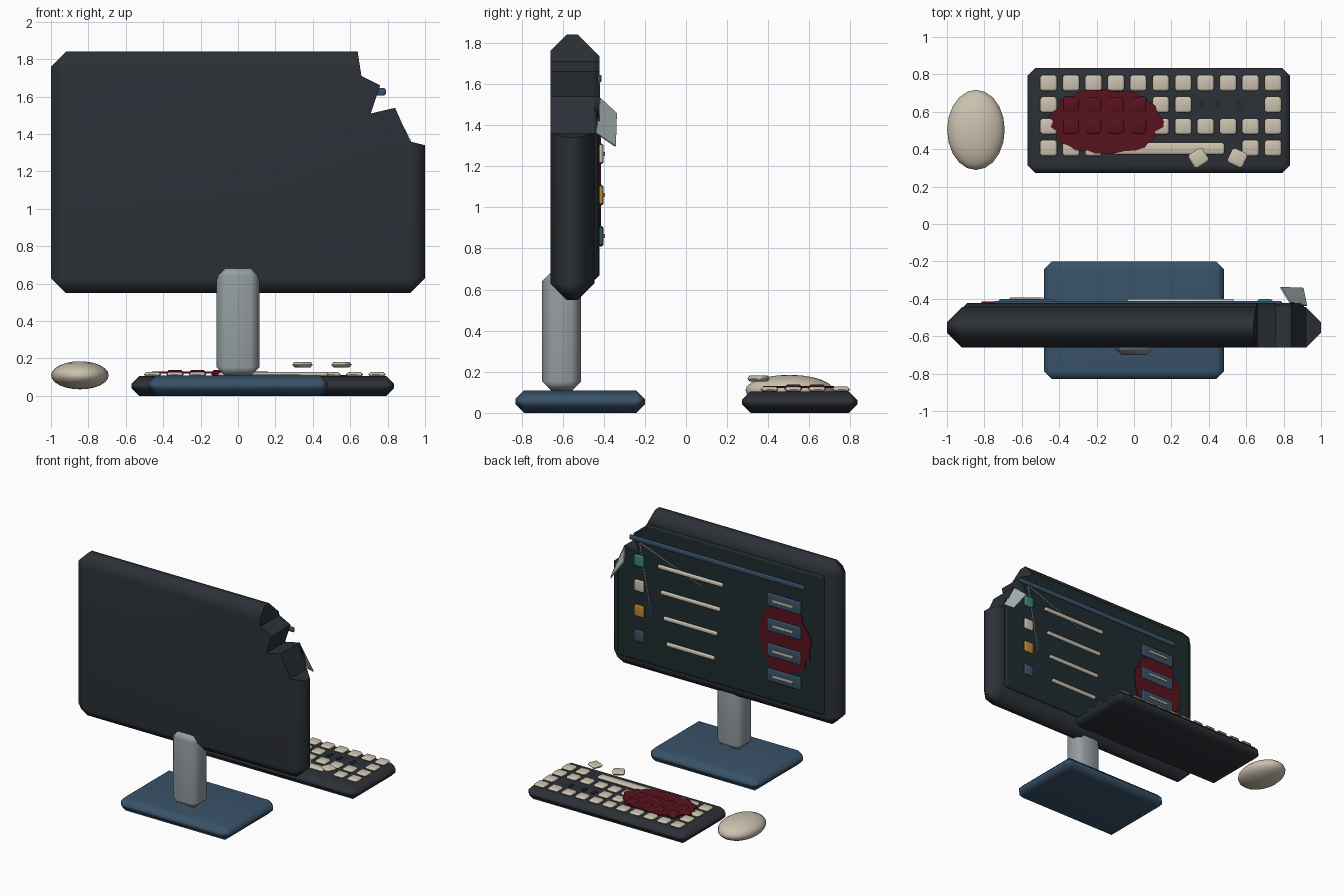
import bpy, bmesh, math, random
from mathutils import Matrix, Vector

if "Cube" in bpy.data.objects:
    bpy.data.objects.remove(bpy.data.objects["Cube"])

random.seed(7)


def material(name, r, g, b):
    m = bpy.data.materials.new(name)
    m.diffuse_color = (r, g, b, 1)
    m.use_nodes = True
    m.node_tree.nodes["Principled BSDF"].inputs["Base Color"].default_value = m.diffuse_color
    return m


DARK = material("charcoal", .025, .03, .038)
SCREEN = material("screen_dark", .013, .025, .028)
BLUE = material("slate_blue", .04, .085, .14)
BEIGE = material("beige", .6, .54, .43)
STEEL = material("steel", .3, .34, .36)
RED = material("dark_red", .1, .006, .013)
TEAL = material("teal", .05, .24, .2)
AMBER = material("amber", .55, .25, .03)
GLASS = material("glass", .4, .45, .46)


def finish(name, bm, mat, angle=50):
    bmesh.ops.recalc_face_normals(bm, faces=bm.faces)
    me = bpy.data.meshes.new(name)
    bm.to_mesh(me)
    bm.free()
    ob = bpy.data.objects.new(name, me)
    bpy.context.collection.objects.link(ob)
    if mat:
        me.materials.append(mat)
    smooth(ob, angle)
    return ob


def smooth(ob, angle=50):
    bpy.ops.object.select_all(action='DESELECT')
    ob.select_set(True)
    bpy.context.view_layer.objects.active = ob
    bpy.ops.object.shade_smooth_by_angle(angle=math.radians(angle))


def box(name, x, y, z, mat, bevel=0, turn=0):
    """Chamfered box from (min, max) ranges, turned about its own z axis."""
    size = [r[1] - r[0] for r in (x, y, z)]
    mid = [(r[0] + r[1]) / 2 for r in (x, y, z)]
    bm = bmesh.new()
    bmesh.ops.create_cube(bm, size=1, matrix=Matrix.Diagonal((*size, 1)))
    if bevel:
        bmesh.ops.bevel(bm, geom=bm.edges[:], offset=bevel, segments=1,
                        affect='EDGES', profile=.5)
    bm.transform(Matrix.Translation(mid) @ Matrix.Rotation(math.radians(turn), 4, 'Z'))
    ob = finish(name, bm, mat)
    if bevel:
        ob.modifiers.new("weighted", 'WEIGHTED_NORMAL').keep_sharp = True
    return ob


def prism(name, pts, push, mat):
    """Solid made by extruding a flat outline along a vector."""
    bm = bmesh.new()
    face = bm.faces.new([bm.verts.new(p) for p in pts])
    ext = bmesh.ops.extrude_face_region(bm, geom=[face], use_keep_orig=True)
    bmesh.ops.translate(bm, vec=push,
                        verts=[v for v in ext["geom"] if isinstance(v, bmesh.types.BMVert)])
    return finish(name, bm, mat, 20)


def splat(rx, ry, n=36):
    """Ragged oval outline."""
    out = []
    for i in range(n):
        a, k = math.tau * i / n, random.uniform(.86, 1.02)
        out.append((rx * k * math.cos(a), ry * k * math.sin(a)))
    return out


def centred(c, s):
    return (c - s / 2, c + s / 2)


# Stand
box("stand_base", (-.48, .48), (-.83, -.2), (0, .11), BLUE, .042)
box("stand_neck", (-.115, .115), (-.7, -.51), (.105, .69), STEEL, .048)

# Monitor shell and screen, both with the broken corner cut away
shell = box("monitor_shell", (-1, 1), (-.66, -.445), (.55, 1.84), DARK, .08)
panel = box("screen_panel", (-.91, .91), (-.465, -.422), (.65, 1.755), SCREEN, .018)
bite = [(.625, 1.95), (.64, 1.84), (.66, 1.71), (.76, 1.66), (.71, 1.51),
        (.84, 1.54), (.92, 1.36), (1.0, 1.34), (1.1, 1.32), (1.1, 1.95)]
cutter = prism("corner_cutter", [(x, -.8, z) for x, z in bite], (0, .6, 0), None)
cutter.hide_render = True
for ob in (shell, panel):
    ob.modifiers.clear()
    cut = ob.modifiers.new("bite", 'BOOLEAN')
    cut.operation, cut.object, cut.solver = 'DIFFERENCE', cutter, 'EXACT'
    bpy.context.view_layer.objects.active = ob
    bpy.ops.object.modifier_apply(modifier="bite")
    smooth(ob)
    ob.modifiers.new("weighted", 'WEIGHTED_NORMAL').keep_sharp = True
bpy.data.objects.remove(cutter)

# Screen contents: header, then rows of icon, line and button
box("header_bar", (-.75, .79), (-.43, -.411), (1.607, 1.645), BLUE, .006)
for i, icon in enumerate((TEAL, BEIGE, AMBER, BLUE)):
    z = 1.46 - .2 * i
    box("row_icon", centred(.7, .08), (-.425, -.402), centred(z, .09), icon, .008)
    box("row_line", centred(.25, .57 - .05 * i), (-.425, -.402), centred(z, .03), BEIGE, .006)
    box("row_button", centred(-.575, .3), (-.425, -.402), centred(z, .1), BLUE, .008)
    box("button_line", centred(-.575, .18), (-.404, -.394), centred(z, .02), BEIGE, .003)

# Screen stain
prism("screen_stain", [(x - .575, -.424, z + 1.17) for x, z in splat(.24, .3)],
      (0, .01, 0), RED)

# Cracks running from the broken corner, and a hanging shard
for a, b in (((.69, 1.6), (.15, 1.4)), ((.7, 1.6), (.6, 1.06))):
    d = (Vector(b) - Vector(a)).normalized() * .004
    n = (-d.y, d.x)
    prism("screen_crack", [(a[0] + n[0], -.424, a[1] + n[1]), (b[0] + n[0] * .5, -.424, b[1] + n[1] * .5),
                           (b[0] - n[0] * .5, -.424, b[1] - n[1] * .5), (a[0] - n[0], -.424, a[1] - n[1])],
          (0, .006, 0), STEEL)
prism("glass_shard", [(.83, -.42, 1.53), (.78, -.34, 1.456), (.9, -.345, 1.295), (.92, -.44, 1.36)],
      (.006, .004, .003), GLASS)

# Keyboard
box("keyboard_body", (-.57, .835), (.272, .834), (0, .105), DARK, .042)
for row in range(4):
    y = .754 - .116 * row
    for col in range(11):
        x = -.457 + .12 * col
        if (row == 1 and 7 <= col <= 9) or (row == 3 and 3 <= col <= 8):
            continue
        stained = row in (1, 2) and 1 <= col <= 4
        box("key", centred(x, .09), centred(y, .085), (.1, .138 if stained else .128),
            RED if stained else BEIGE, .012)
box("space_bar", (-.11, .484), centred(.403, .065), (.1, .128), BEIGE, .012)

# Bare sockets where keys are missing, and the loose keys
for x in (.36, .445, .565):
    box("empty_socket", centred(x, .025), centred(.64, .05), (.1, .112), SCREEN, 0, 15 * (x > .5))
for x, turn in ((.345, 32), (.553, -25)):
    box("loose_key", centred(x, .09), centred(.353, .085), (.153, .181), BEIGE, .012, turn)

# Keyboard stain
prism("keyboard_stain", [(x - .15, y + .548, .12) for x, y in splat(.32, .18)],
      (0, 0, .011), RED)

# Mouse
bm = bmesh.new()
bmesh.ops.create_uvsphere(bm, u_segments=20, v_segments=12, radius=1)
bm.transform(Matrix.Translation((-.845, .503, .11)) @ Matrix.Diagonal((.154, .214, .075, 1)))
finish("mouse", bm, BEIGE, 60)
